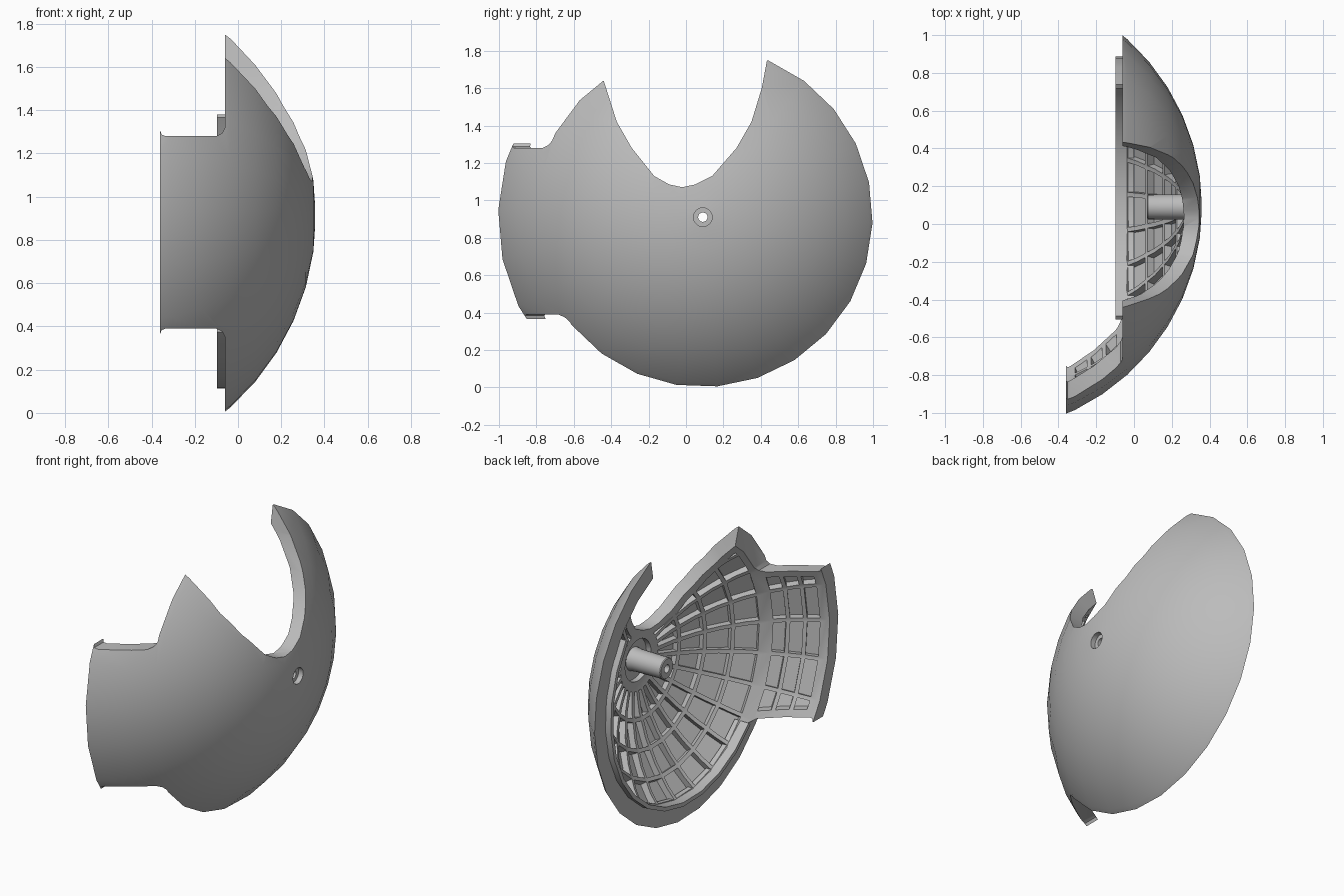
import bpy, bmesh
from math import sin, cos, radians, pi
from mathutils import Vector

cube = bpy.data.objects.get("Cube")
if cube:
    bpy.data.objects.remove(cube)

CY, CZ = 0.09, 0.91            # dome axis, parallel to x
CX = -0.836                    # centre of the spherical shell
OUTER, FLOOR, INNER = 1.196, 1.155, 1.116
SEGS = 26
STEP = 360 / SEGS

grey = bpy.data.materials.new("plain grey")
grey.use_nodes = True
colour = (0.5, 0.5, 0.5, 1)
grey.diffuse_color = colour
grey.node_tree.nodes["Principled BSDF"].inputs["Base Color"].default_value = colour


def finish(name, bm):
    bmesh.ops.recalc_face_normals(bm, faces=bm.faces)
    mesh = bpy.data.meshes.new(name)
    bm.to_mesh(mesh)
    bm.free()
    mesh.materials.append(grey)
    obj = bpy.data.objects.new(name, mesh)
    bpy.context.collection.objects.link(obj)
    return obj


def lathe(name, profile, start=-2, sweep=360, steps=SEGS):
    """Spin a profile of (x, radius) pairs around the dome axis."""
    bm = bmesh.new()
    a = radians(start)
    vs = [bm.verts.new((x, CY + r * cos(a), CZ + r * sin(a))) for x, r in profile]
    es = [bm.edges.new(p) for p in zip(vs, vs[1:])]
    if profile[0][1] > 0:
        es.append(bm.edges.new((vs[-1], vs[0])))
    bmesh.ops.spin(bm, geom=vs + es, cent=(0, CY, CZ), axis=(1, 0, 0),
                   angle=radians(sweep), steps=steps)
    bmesh.ops.remove_doubles(bm, verts=bm.verts, dist=1e-5)
    bmesh.ops.holes_fill(bm, edges=[e for e in bm.edges if e.is_boundary], sides=0)
    return finish(name, bm)


def prism(name, points, depth):
    """Extrude a flat outline of 3D points along a vector."""
    bm = bmesh.new()
    face = bm.faces.new([bm.verts.new(p) for p in points])
    new = bmesh.ops.extrude_face_region(bm, geom=[face])["geom"]
    bmesh.ops.translate(bm, vec=depth,
                        verts=[v for v in new if isinstance(v, bmesh.types.BMVert)])
    return finish(name, bm)


def box(name, lo, hi):
    pts = [(lo[0], lo[1], lo[2]), (hi[0], lo[1], lo[2]),
           (hi[0], hi[1], lo[2]), (lo[0], hi[1], lo[2])]
    return prism(name, pts, (0, 0, hi[2] - lo[2]))


def boolean(obj, cutter, operation="DIFFERENCE"):
    mod = obj.modifiers.new("cut", "BOOLEAN")
    mod.operation, mod.solver, mod.object = operation, "EXACT", cutter
    bpy.context.view_layer.update()
    graph = bpy.context.evaluated_depsgraph_get()
    mesh = bpy.data.meshes.new_from_object(obj.evaluated_get(graph))
    obj.modifiers.clear()
    obj.data = mesh
    bpy.data.objects.remove(cutter)


def on_sphere(radius, theta, azimuth):
    t, a = radians(theta), radians(azimuth)
    return Vector((CX + radius * cos(t), CY + radius * sin(t) * cos(a),
                   CZ + radius * sin(t) * sin(a)))


def pockets(name, thetas, azimuths, half_rib=0.012):
    """Separate curved blocks that leave a grid of ribs between them."""
    bm = bmesh.new()
    ring_gap = half_rib / INNER * 180 / pi
    for t0, t1 in zip(thetas, thetas[1:]):
        t0, t1 = t0 + ring_gap, t1 - ring_gap
        for a in azimuths:
            layers = []
            for radius in (1.06, FLOOR):
                corners = []
                for t, side in ((t0, 0), (t0, 1), (t1, 1), (t1, 0)):
                    gap = ring_gap / sin(radians(t))
                    az = a + STEP - gap if side else a + gap
                    corners.append(bm.verts.new(on_sphere(radius, t, az)))
                layers.append(corners)
            low, high = layers
            bm.faces.new(low)
            bm.faces.new(high)
            for i in range(4):
                j = (i + 1) % 4
                bm.faces.new((low[i], low[j], high[j], high[i]))
    return finish(name, bm)


def notch(name, grow=0.0):
    """U-shaped opening in the top of the dome."""
    left = [(-.52, 2.0), (-.44, 1.64), (-.37, 1.42), (-.29, 1.28), (-.17, 1.13), (-.09, 1.085)]
    right = [(.05, 1.085), (.14, 1.13), (.27, 1.28), (.35, 1.42), (.405, 1.6), (.48, 2.0)]
    pts = [(y - grow, z - grow * .5) for y, z in left]
    pts.append((-.02, 1.07 - grow))
    pts += [(y + grow, z - grow * .5) for y, z in right]
    return prism(name, [(-1, y, z) for y, z in pts], (2, 0, 0))


# Spherical shell
angles = range(0, 73, 8)
arc = lambda radius: [(CX + radius * cos(radians(t)), radius * sin(radians(t))) for t in angles]
shell = lathe("dome_shell", arc(OUTER) + arc(INNER)[::-1])

# Trim to a flat rim with a side tab that has rounded corners
low, high, rim, end = 0.39, 1.28, -0.06, -0.36
half = [(1, 0), (rim, 0), (rim, 1), (rim, 1.96), (rim - .012, 1.985), (rim - .04, 2),
        (end + .025, 2), (end + .007, 1.993), (end, 1.975)]


def trim_z(level, top):
    """Map levels: 0 is far out, 2 is the tab edge, between is a fillet."""
    edge, sign = (high, 1) if top else (low, -1)
    return edge + sign * (2 - level)


outline = [(x, -2, trim_z(k, False)) for x, k in half]
outline += [(x, -2, trim_z(k, True)) for x, k in half[::-1]]
boolean(shell, prism("trim", outline, (0, 4, 0)), "INTERSECT")
boolean(shell, box("back_trim", (-2, 0, -2), (rim, 2, 4)))
boolean(shell, notch("notch"))

# Ribbed inside of the dome, leaving a solid band along the notch
dome_pockets = pockets("dome_pockets", (9, 18, 27, 36, 44.5),
                       [-2 + STEP * i for i in range(SEGS)])
boolean(dome_pockets, notch("notch_band", 0.05))
boolean(shell, dome_pockets)

# Ribbed inside of the tab
tab_pockets = pockets("tab_pockets", (47.5, 52.5, 57.5, 62.5),
                      [-2 + STEP * i for i in range(10, 17)])
boolean(tab_pockets, box("tab_limit", (-2, -2, low + .04), (2, 0, high - .04)), "INTERSECT")
boolean(shell, tab_pockets)

# Hub recess and countersunk bore
boolean(shell, lathe("recess", [(.2, 0), (.2, .13), (.305, .13), (.305, 0)]))
boolean(shell, lathe("bore", [(.5, 0), (.5, .05), (.325, .05), (.325, .025),
                              (-.2, .025), (-.2, 0)]))

# Hollow centre peg
peg = lathe("centre_peg", [(.07, .025), (.07, .06), (.075, .065), (.27, .067),
                           (.32, .075), (.32, .025)])

# Raised lip inside the rim, stopping at the tab and near the notch
lip = lathe("inner_lip", [(-.097, .775), (-.097, .8), (0, .8), (0, .775)],
            start=-138, sweep=174, steps=13)

for obj in (shell, peg, lip):
    bpy.ops.object.select_all(action="DESELECT")
    obj.select_set(True)
    bpy.context.view_layer.objects.active = obj
    bpy.ops.object.shade_smooth_by_angle(angle=radians(30))
